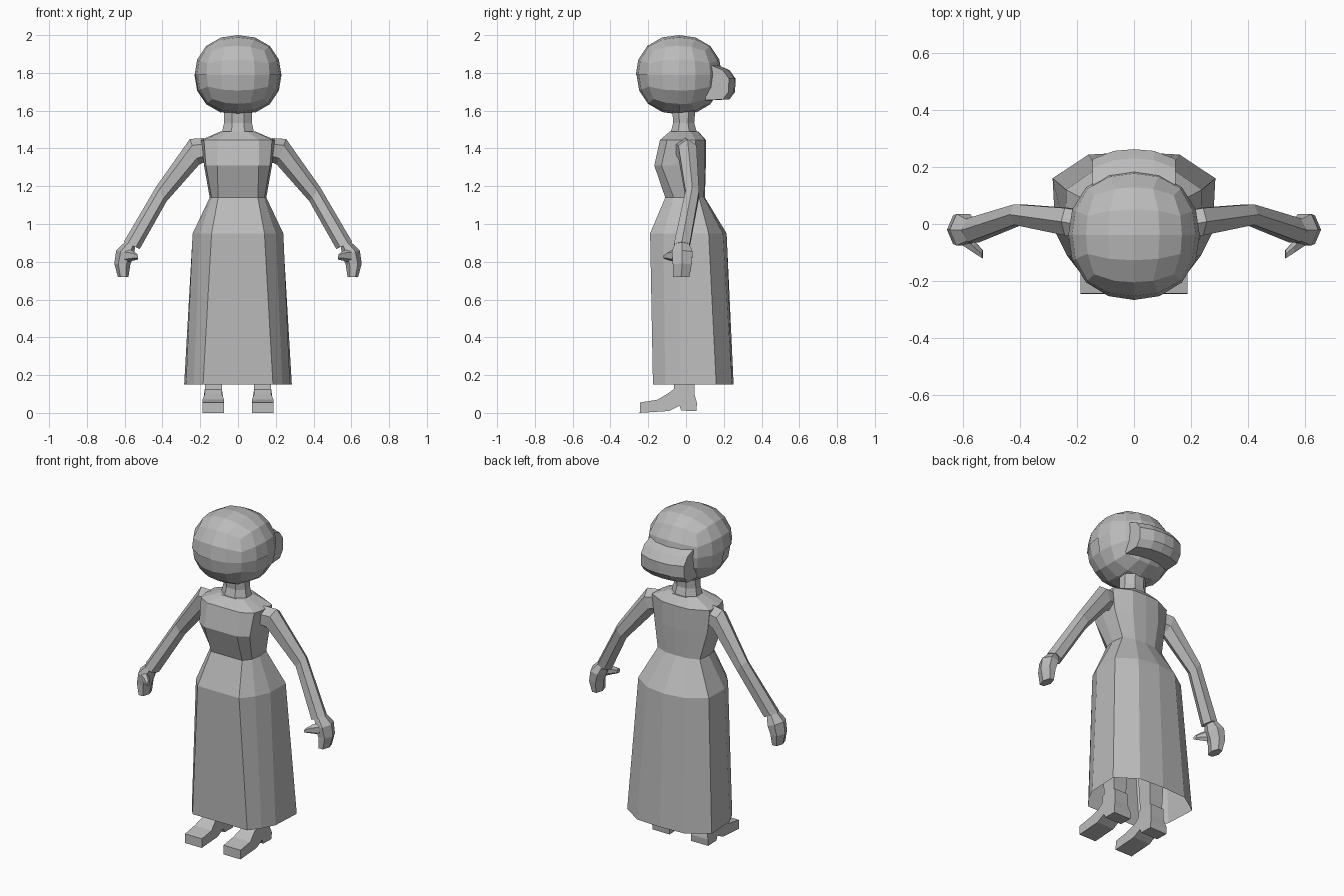
import bpy, bmesh, math
from mathutils import Vector

if "Cube" in bpy.data.objects:
    bpy.data.objects.remove(bpy.data.objects["Cube"])

mat = bpy.data.materials.new("plain grey")
mat.diffuse_color = (0.5, 0.5, 0.5, 1)
mat.use_nodes = True
mat.node_tree.nodes["Principled BSDF"].inputs["Base Color"].default_value = mat.diffuse_color


def finish(name, bm, mirror=False, fix=True):
    if fix:
        bmesh.ops.recalc_face_normals(bm, faces=bm.faces)
    me = bpy.data.meshes.new(name)
    bm.to_mesh(me)
    bm.free()
    me.materials.append(mat)
    ob = bpy.data.objects.new(name, me)
    bpy.context.collection.objects.link(ob)
    if mirror:
        ob.modifiers.new("Mirror", 'MIRROR').use_mirror_merge = False
    return ob


def loft(name, rings, mirror=False, caps=(True, True)):
    bm = bmesh.new()
    vs = [[bm.verts.new(p) for p in r] for r in rings]
    n = len(vs[0])
    for a, b in zip(vs, vs[1:]):
        for i in range(n):
            j = (i + 1) % n
            bm.faces.new((a[i], a[j], b[j], b[i]))
    if caps[0]:
        bm.faces.new(vs[0][::-1])
    if caps[1]:
        bm.faces.new(vs[-1])
    return finish(name, bm, mirror)


def full(z, half):
    # symmetric ring from right-hand points, front to back (last on the centre)
    right = [(x, y, z) for x, y in half]
    return right + [(-x, y, z) for x, y in half[-2::-1]]


def section(outer, inner, y, b):
    # six-sided limb section between two points in the xz plane
    o, i = Vector((outer[0], y, outer[1])), Vector((inner[0], y, inner[1]))
    c, h, d = (o + i) / 2, (o - i) / 2, Vector((0, b, 0))
    return [c + h * math.cos(k * math.pi / 3) + d * math.sin(k * math.pi / 3) / 0.866
            for k in range(6)]


# dress: skirt and bodice
hem = [(.185, -.175), (.235, -.11), (.275, -.03), (.285, .16), (.16, .243), (0, .252)]
hip = [(.14, -.19), (.20, -.12), (.24, -.03), (.238, .12), (.13, .195), (0, .215)]
waist = [(.105, -.11), (.14, -.065), (.15, -.005), (.142, .07), (.07, .095), (0, .10)]
bust = [(.11, -.168), (.17, -.13), (.18, -.05), (.18, .05), (.09, .10), (0, .105)]
chest = [(.11, -.138), (.18, -.10), (.195, -.04), (.195, .05), (.09, .10), (0, .105)]
collar = [(.05, -.085), (.08, -.065), (.092, -.03), (.088, .025), (.05, .062), (0, .065)]
loft("skirt", [full(.15, hem), full(.95, hip), full(1.14, waist)], caps=(False, False))
loft("bodice", [full(1.14, waist), full(1.31, bust), full(1.445, chest),
                full(1.49, collar)], caps=(False, True))

# neck
loft("neck", [[(rx * math.cos(a), -.012 + ry * math.sin(a), z)
               for a in [(k + .5) * math.pi / 4 for k in range(8)]]
              for z, rx, ry in ((1.47, .095, .08), (1.535, .08, .06), (1.60, .08, .066))])

# arms
loft("arms", [section((.18, 1.455), (.17, 1.33), -.005, .05),
              section((.255, 1.45), (.205, 1.315), .008, .048),
              section((.435, 1.195), (.378, 1.12), .033, .036),
              section((.605, .905), (.52, .868), -.022, .042)], mirror=True)

# hands and thumbs
loft("hands", [section((.592, .91), (.545, .88), -.022, .035),
               section((.645, .86), (.55, .835), -.02, .055),
               section((.655, .79), (.57, .785), -.02, .05),
               section((.636, .72), (.58, .72), -.026, .044)], mirror=True)
loft("thumbs", [section((.60, .87), (.60, .795), -.045, .03),
                section((.56, .86), (.56, .805), -.08, .022),
                section((.532, .84), (.528, .812), -.106, .014)], mirror=True)

# shoes: side profile extruded across
shoe = [(-.245, .0), (-.243, .055), (-.15, .07), (-.10, .10), (-.065, .125), (-.06, .17),
        (.045, .17), (.045, .10), (.058, .05), (.055, .01), (-.025, .012), (-.035, .038),
        (-.09, .01)]
loft("shoes", [[(x + (.012 * s if z < .1 else 0), y, z) for y, z in shoe]
               for x, s in ((.085, -1), (.176, 1))], mirror=True)

# legs inside the skirt
loft("legs", [[(.13 + sx * w, -.008 + sy * w, z)
               for sx, sy in ((-1, -1), (1, -1), (1, 1), (-1, 1))]
              for z, w in ((.15, .042), (.5, .055))], mirror=True)


# head: rounded cube, with a thin hair shell over it
def ball(name, scale, keep=None):
    bm = bmesh.new()
    bmesh.ops.create_cube(bm, size=2)
    bmesh.ops.subdivide_edges(bm, edges=bm.edges, cuts=3, use_grid_fill=True)
    for v in bm.verts:
        p = [math.tan(c * math.pi / 4) for c in v.co]
        r = sum(abs(c) ** 2.2 for c in p) ** (1 / 2.2)
        v.co = Vector((p[0] * .23, p[1] * .228, p[2] * .212)) / r * scale
        v.co += Vector((0, -.038, 1.788))
    bmesh.ops.recalc_face_normals(bm, faces=bm.faces)
    if keep:
        drop = [f for f in bm.faces if not keep(f.calc_center_median())]
        bmesh.ops.delete(bm, geom=drop, context='FACES')
    return finish(name, bm, fix=False)


ball("face", .98)
ball("hair", 1.0, lambda c: c.z > 1.788 or (c.y > -.038 and c.z > 1.6))

# hair roll at the back
roll = [(.10, 1.83), (.165, 1.838), (.22, 1.815), (.252, 1.77), (.25, 1.70), (.22, 1.66),
        (.13, 1.655)]
loft("hair_roll", [[(x, y - d, z) for y, z in roll]
                   for x, d in ((-.146, .025), (-.07, -.004), (0, -.01),
                                (.07, -.004), (.146, .025))])
